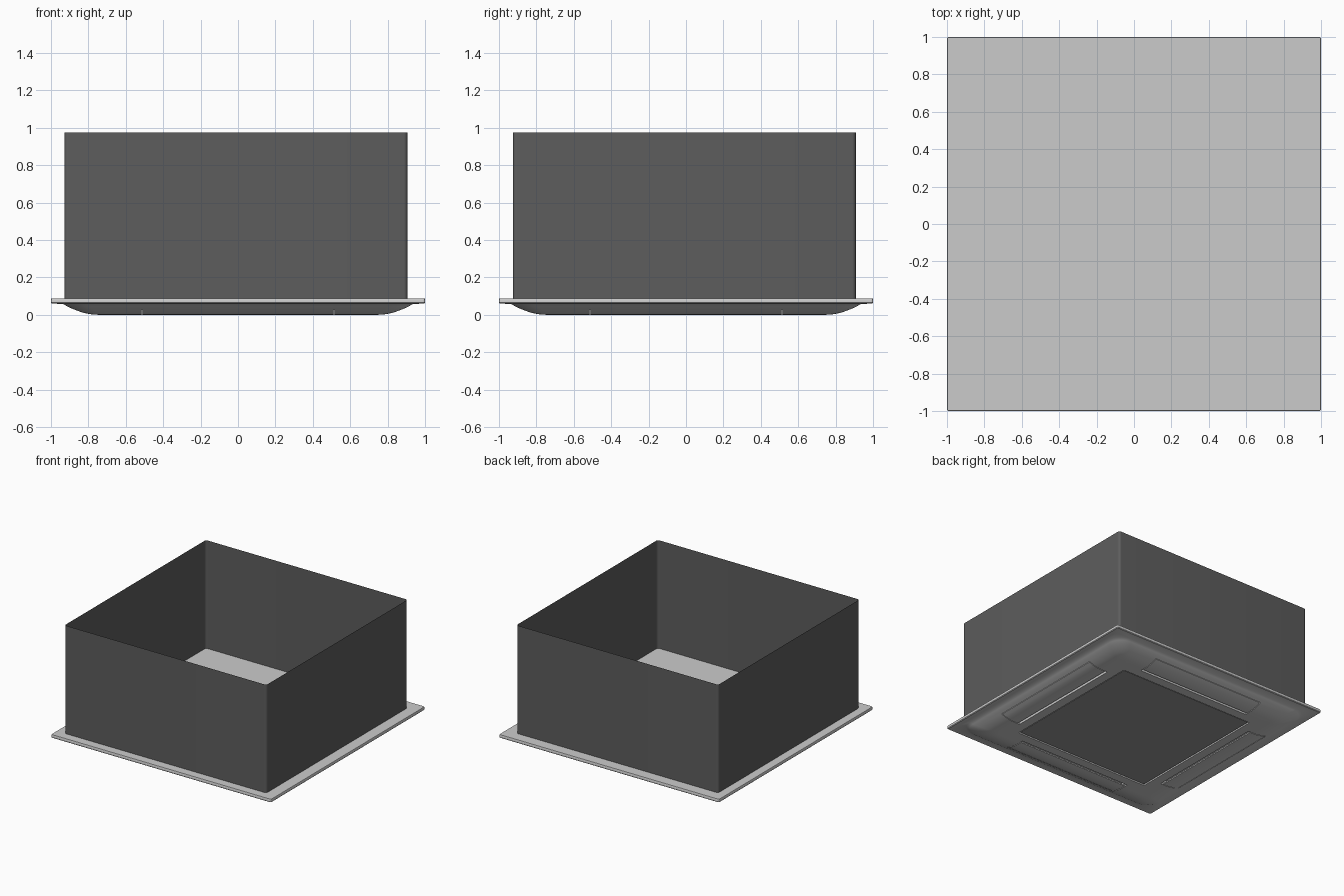
import bpy, bmesh, math
from math import pi, cos, sin

if "Cube" in bpy.data.objects:
    bpy.data.objects.remove(bpy.data.objects["Cube"])


def material(name, v):
    m = bpy.data.materials.new(name)
    m.diffuse_color = (v, v, v, 1)
    m.use_nodes = True
    m.node_tree.nodes["Principled BSDF"].inputs["Base Color"].default_value = m.diffuse_color
    return m


def rounded_square(half, r, z, cx=0, cy=0, seg=8):
    pts = []
    for q in range(4):
        sx, sy = [(1, 1), (-1, 1), (-1, -1), (1, -1)][q]
        for i in range(seg + 1):
            a = q * pi / 2 + i / seg * pi / 2
            pts.append((cx + sx * (half - r) + r * cos(a),
                        cy + sy * (half - r) + r * sin(a), z))
    return pts


def loft(name, loops, caps, mat=None):
    """Bridge matching loops; caps = (cap first, cap last)."""
    bm = bmesh.new()
    rings = [[bm.verts.new(p) for p in lp] for lp in loops]
    n = len(rings[0])
    for a, b in zip(rings, rings[1:]):
        for i in range(n):
            j = (i + 1) % n
            bm.faces.new((a[j], a[i], b[i], b[j]))
    if caps[0]:
        bm.faces.new(rings[0])
    if caps[1]:
        bm.faces.new(rings[-1][::-1])
    bmesh.ops.recalc_face_normals(bm, faces=bm.faces)
    me = bpy.data.meshes.new(name)
    bm.to_mesh(me)
    bm.free()
    ob = bpy.data.objects.new(name, me)
    bpy.context.collection.objects.link(ob)
    if mat:
        me.materials.append(mat)
    return ob


def smooth(ob, deg=30):
    bpy.ops.object.select_all(action='DESELECT')
    ob.select_set(True)
    bpy.context.view_layer.objects.active = ob
    bpy.ops.object.shade_smooth_by_angle(angle=math.radians(deg))


dark = material("dark_grey", 0.11)
grille_grey = material("grille_grey", 0.3)

# Open-topped housing, a single thin skin set slightly off centre
housing = loft("housing", [rounded_square(0.917, 0.02, z, -0.011, -0.009)
                           for z in (0.085, 0.975)], (False, False), dark)
smooth(housing)

# Ceiling panel: flat flange, curved underside, shallow grille recess
curve = [(0.935, 0.058), (0.915, 0.046), (0.89, 0.034), (0.86, 0.022),
         (0.82, 0.009), (0.775, 0.001), (0.74, 0.0)]
loops = [rounded_square(0.998, 0.01, 0.087), rounded_square(1.0, 0.01, 0.083),
         rounded_square(1.0, 0.01, 0.065), rounded_square(0.995, 0.01, 0.06)]
loops += [rounded_square(h, 0.12 * (h - 0.62) / 0.315 + 0.005, z) for h, z in curve]
loops += [rounded_square(0.617, 0.004, 0.0), rounded_square(0.617, 0.004, 0.012)]
panel = loft("ceiling_panel", loops, (True, True))

# Four air outlet slots cut into the panel
for k in range(4):
    bpy.ops.mesh.primitive_cube_add(size=1, location=(0.782 * cos(k * pi / 2), 0.782 * sin(k * pi / 2), 0.0),
                                    rotation=(0, 0, k * pi / 2))
    cutter = bpy.context.object
    cutter.name = "slot_cutter"
    cutter.scale = (0.176, 1.03, 0.09)
    cutter.hide_render = True
    mod = panel.modifiers.new("slot", 'BOOLEAN')
    mod.operation = 'DIFFERENCE'
    mod.solver = 'EXACT'
    mod.object = cutter
    bpy.context.view_layer.objects.active = panel
    bpy.ops.object.modifier_apply(modifier=mod.name)
    bpy.data.objects.remove(cutter)
smooth(panel)

# Curved louvre blades following the panel underside, open gap on the inner side
blade = [(0.866, 0.025), (0.84, 0.015), (0.82, 0.009), (0.775, 0.001), (0.74, 0.0), (0.715, 0.0)]
section = blade + [(x, z + 0.01) for x, z in reversed(blade)]
for k in range(4):
    ob = loft("louvre_%d" % (k + 1), [[(x, y, z) for x, z in section]
                                      for y in (-0.51, 0.51)], (True, True))
    ob.rotation_euler.z = k * pi / 2
    smooth(ob)

# Intake grille plate sitting in the recess
loft("intake_grille", [rounded_square(0.608, 0.004, z) for z in (0.013, 0.004)],
     (True, True), grille_grey)
